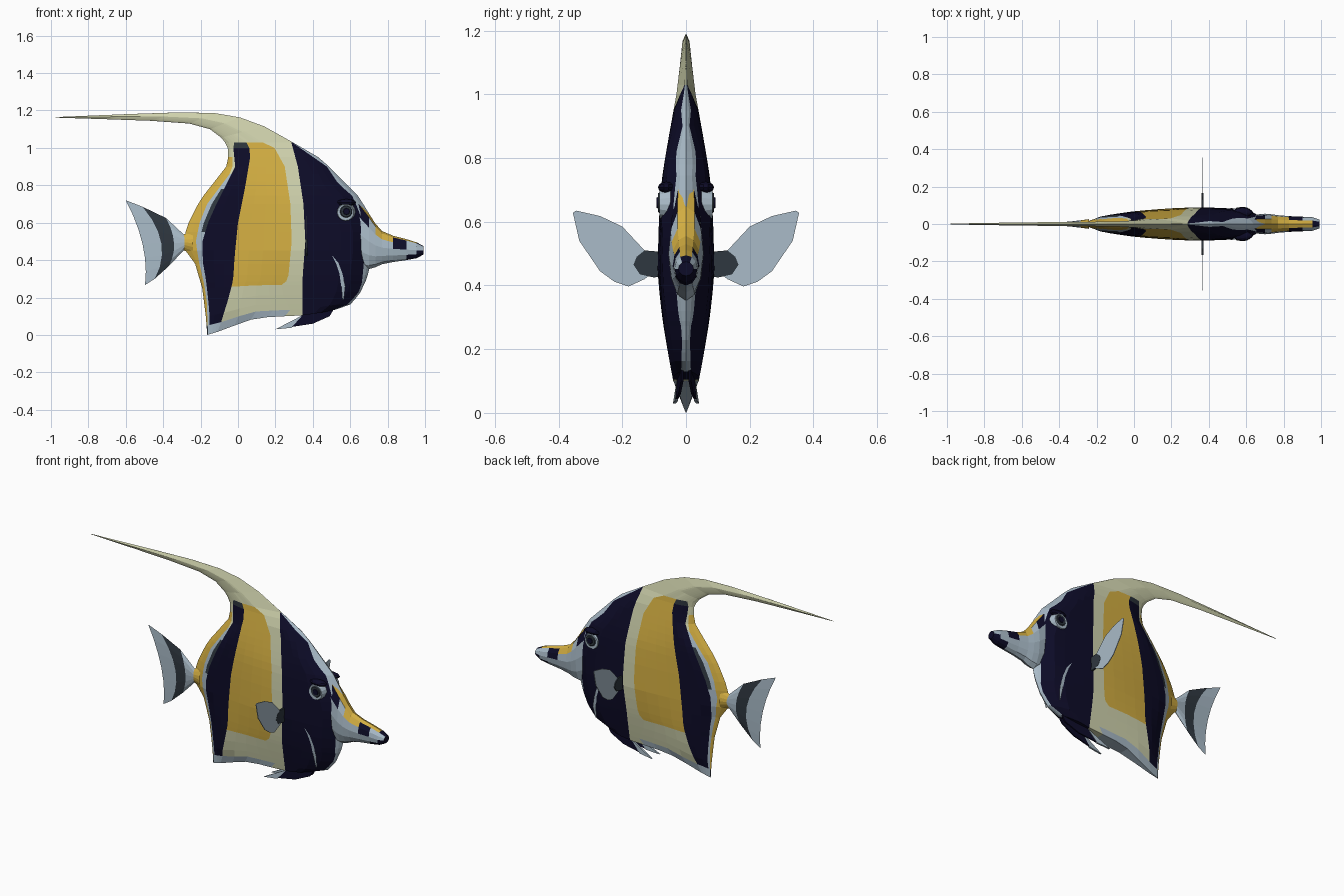
import bpy, bmesh, math
from mathutils import Vector, Matrix

if "Cube" in bpy.data.objects:
    bpy.data.objects.remove(bpy.data.objects["Cube"])

COLS = {"navy": (.004, .0035, .021), "yellow": (.66, .43, .055), "cream": (.63, .65, .42),
        "pale_blue": (.40, .50, .58), "slate": (.028, .038, .05)}
NAMES = list(COLS)
NAVY, YEL, CREAM, PALE, SLATE = range(5)
MATS = []
for n, c in COLS.items():
    m = bpy.data.materials.new(n)
    m.diffuse_color = (*c, 1)
    m.use_nodes = True
    m.node_tree.nodes["Principled BSDF"].inputs["Base Color"].default_value = m.diffuse_color
    MATS.append(m)


def finish(name, bm):
    bmesh.ops.remove_doubles(bm, verts=bm.verts, dist=0.0004)
    bmesh.ops.dissolve_degenerate(bm, edges=bm.edges, dist=0.0002)
    bmesh.ops.recalc_face_normals(bm, faces=bm.faces)
    me = bpy.data.meshes.new(name)
    bm.to_mesh(me)
    bm.free()
    for m in MATS:
        me.materials.append(m)
    ob = bpy.data.objects.new(name, me)
    bpy.context.collection.objects.link(ob)
    return ob


def interp(tab, v):
    if v <= tab[0][0]:
        return tab[0][1]
    for (a, p), (b, q) in zip(tab, tab[1:]):
        if v <= b:
            return p + (q - p) * (v - a) / (b - a)
    return tab[-1][1]


def skin(bm, grid, colour):
    """Quads over a grid of points; colour(row, column) gives the material."""
    vs = [[bm.verts.new(p) for p in row] for row in grid]
    for i in range(len(vs) - 1):
        for j in range(len(vs[0]) - 1):
            f = bm.faces.new((vs[i][j], vs[i][j + 1], vs[i + 1][j + 1], vs[i + 1][j]))
            f.material_index = colour(i, j)


def plate(name, pts, off, mat):
    """Thin flat plate from a 3D polygon, thickened along off."""
    bm = bmesh.new()
    o = Vector(off)
    a = [bm.verts.new(Vector(p) + o) for p in pts]
    b = [bm.verts.new(Vector(p) - o) for p in pts]
    bm.faces.new(a)
    bm.faces.new(b[::-1])
    for i in range(len(a)):
        j = (i + 1) % len(a)
        bm.faces.new((a[i], a[j], b[j], b[i]))
    for f in bm.faces:
        f.material_index = mat
    return finish(name, bm)


# body thickness along x and z
TX = [(-1, .002), (-.5, .011), (-.3, .018), (-.22, .035), (0, .07), (.2, .092), (.35, .103),
      (.5, .092), (.6, .084), (.66, .066), (.75, .045)]
TZ = [(0, .008), (.06, .02), (.1, .04), (.13, .046), (.3, .078), (.45, .103), (.6, .094),
      (.72, .082), (.88, .052), (1, .03), (1.1, .018), (1.2, .008)]


def half(x, z):
    return (interp(TX, x) ** -5 + interp(TZ, z) ** -5) ** -.2


# stripe borders as (height, x), tail side to face side
EDGE_L = [(0, -.165), (.08, -.17), (.245, -.19), (.4, -.235), (.45, -.28), (.535, -.285), (.61, -.26),
          (.725, -.2), (.82, -.125), (.91, -.055), (.99, -.05), (1.03, -.07)]
REAR_Y = [(0, -.16), (.2, -.168), (.3, -.187), (.4, -.212), (.5, -.225), (.6, -.205), (.7, -.165),
          (.8, -.09), (.88, -.03), (1, -.028), (1.03, -.028)]
REAR_W = [(0, -.155), (.1, -.152), (.2, -.16), (.3, -.172), (.4, -.19), (.5, -.19), (.6, -.16), (.7, -.115),
          (.8, -.065), (.9, -.015), (1, -.025), (1.03, -.02)]
BAND = [(0, -.11), (.05, -.09), (.2, -.045), (.3, -.025), (.4, -.02), (.6, 0), (.8, .04), (.95, .065),
        (1, .06), (1.03, .045)]
MID_Y = [(0, .25), (.05, .28), (.24, .22), (.27, .255), (.32, .27), (.5, .287), (.7, .28), (.9, .25),
         (1, .195), (1.03, .13)]
MID_C = [(0, .345), (.3, .345), (.5, .36), (.7, .35), (.9, .32), (1.03, .285)]
FRONT = [(0, .5), (.05, .585), (.15, .64), (.24, .66), (.36, .67), (.45, .68), (.55, .68), (.6, .665),
         (.65, .65), (.74, .615), (.81, .535), (.9, .475), (1.03, .288)]
EDGE_R = [(0, .52), (.05, .6), (.15, .65), (.24, .672), (.36, .705), (.45, .72), (.55, .73), (.6, .72),
          (.65, .70), (.74, .645), (.815, .57), (.94, .447), (1.03, .292)]
BORDERS = [EDGE_L, REAR_Y, REAR_W, BAND, MID_Y, MID_C, FRONT, EDGE_R]
SPLIT = [2, 2, 3, 4, 1, 5, 2]
BELLY = [(-.165, 0), (-.08, .025), (0, .058), (.1, .092), (.35, .105), (.45, .12), (.52, .135)]
ROWS = [0, .05, .1, .17, .25, .28, .32, .38, .45, .5, .55, .6, .65, .7, .745, .78, .82, .86, .9, .95, 1, 1.03]
# trailing dorsal filament: lower and upper point of each section
STREAMER = [((-.09, 1.055), (.14, 1.115)), ((-.15, 1.1), (.01, 1.163)), ((-.26, 1.13), (-.125, 1.186)),
            ((-.47, 1.145), (-.31, 1.19)), ((-.7, 1.153), (-.58, 1.181)), ((-.985, 1.162), (-.97, 1.165))]
STRIPE = [s for s, n in enumerate(SPLIT) for _ in range(n)]


def body_rows():
    out = []
    for v in ROWS:
        b = [interp(t, v) for t in BORDERS]
        xs = [b[0]]
        for s, n in enumerate(SPLIT):
            xs += [b[s] + (b[s + 1] - b[s]) * k / n for k in range(1, n + 1)]
        pts = []
        for x in xs:
            zb = interp(BELLY, x)
            pts.append((x, v if v >= .3 else zb + v / .3 * (.3 - zb)))
        out.append(pts)
    x0, x1 = out[-1][0][0], out[-1][-1][0]
    fr = [(p[0] - x0) / (x1 - x0) for p in out[-1]]
    for L, R in STREAMER:
        out.append([(L[0] + (R[0] - L[0]) * s, L[1] + (R[1] - L[1]) * s) for s in fr])
    return out


def body_colour(i, j):
    i = max(i - 1, 0)          # first row is the belly cap
    s = STRIPE[j]
    if i >= len(ROWS) - 1:
        return CREAM
    v = (ROWS[i] + ROWS[i + 1]) / 2
    if s == 0:
        return SLATE if v < .05 else YEL if v < .97 else CREAM
    if s == 1:
        return SLATE if j == 3 and .55 < v < .8 else PALE if v < .87 else CREAM
    if s == 2:
        return SLATE if v > 1 else PALE if v < .05 else NAVY
    if s == 3:
        return PALE if v < .05 else YEL if v > .25 else CREAM
    return (CREAM, NAVY, PALE)[s - 4]


bm = bmesh.new()
rows = body_rows()
for side in (1, -1):
    grid = []
    for pts in rows:
        w = math.dist(pts[0], pts[-1])
        line = []
        for x, z in pts:
            d = min(math.dist((x, z), pts[0]), math.dist((x, z), pts[-1]))
            e = min(1, d / min(.11, w / 2)) ** .65
            line.append((x, side * half(x, z) * e, z))
        grid.append(line)
    grid.insert(0, [(x, 0, z) for x, y, z in grid[0]])
    skin(bm, grid, body_colour)
finish("body", bm)

# snout: rings along x (x, top, bottom, half width)
SNOUT = [(.645, .725, .36, .05), (.70, .648, .352, .055), (.735, .595, .362, .052), (.77, .555, .378, .047),
         (.83, .53, .39, .042), (.9, .512, .4, .039), (.955, .495, .41, .036), (.992, .475, .43, .024)]
bm = bmesh.new()
N = 12
grid = []
for x, t, b, w in SNOUT:
    grid.append([(x, w * math.sin(a), (t + b) / 2 + (t - b) / 2 * math.cos(a))
                 for a in (2 * math.pi * k / N for k in range(N + 1))])


def snout_colour(i, j):
    k = min(j, N - 1 - j)      # 0 on top, 5 underneath
    if i == 6:
        return PALE if k in (1, 2) else NAVY
    if k == 0:
        return YEL
    if k == 1:
        return NAVY if i in (0, 4) else YEL if i in (2, 3) else PALE
    if i == 5 and k > 3:
        return NAVY
    return NAVY if i == 4 and k == 2 else PALE


skin(bm, grid, snout_colour)
bm.faces.new([bm.verts.new(p) for p in grid[-1][:N]]).material_index = NAVY
finish("snout", bm)

# tail fin: curved columns through top, middle and bottom points
TAIL = [((-.24, .56), (-.24, .49), (-.24, .43)), ((-.29, .537), (-.285, .495), (-.29, .452)),
        ((-.385, .625), (-.342, .49), (-.37, .368)), ((-.51, .685), (-.41, .49), (-.445, .3)),
        ((-.6, .72), (-.51, .485), (-.497, .267))]
bm = bmesh.new()
for side in (1, -1):
    grid = []
    for c, (a, m, b) in enumerate(TAIL):
        line = []
        for k in range(7):
            t = k / 6
            wa, wm, wb = (1 - t) * (1 - 2 * t), 4 * t * (1 - t), t * (2 * t - 1)
            y = side * (.026, .02, .013, .009, .003)[c] * (1 - (2 * t - 1) ** 2)
            line.append((a[0] * wa + m[0] * wm + b[0] * wb, y, a[1] * wa + m[1] * wm + b[1] * wb))
        grid.append(line)
    skin(bm, grid, lambda i, j: (YEL, PALE, SLATE, PALE)[i])
finish("tail_fin", bm)


def disc(name, x, y, z, r, depth, side, mat):
    bm = bmesh.new()
    bmesh.ops.create_cone(bm, cap_ends=True, segments=16, radius1=r, radius2=r * .8, depth=depth,
                          matrix=Matrix.Translation((x, side * y, z)) @ Matrix.Rotation(side * -math.pi / 2, 4, 'X'))
    for f in bm.faces:
        f.material_index = mat
    finish(name, bm)


FIN = [(.09, .48), (.13, .51), (.2, .585), (.27, .618), (.345, .635), (.355, .628), (.335, .54), (.27, .445),
       (.225, .412), (.18, .397), (.13, .42), (.09, .45)]
ROOT = [(.07, .43), (.1, .425), (.145, .435), (.165, .465), (.155, .49), (.13, .51), (.07, .505)]
GILL = [(.505, .422, .001), (.53, .385, .007), (.55, .33, .008), (.563, .26, .011), (.562, .19, .004)]
for side, tag in ((1, "left"), (-1, "right")):
    # eye: ring, iris, pupil and brow
    disc("eye_ring_" + tag, .575, .066, .655, .054, .035, side, PALE)
    disc("eye_iris_" + tag, .578, .084, .66, .036, .008, side, SLATE)
    disc("eye_pupil_" + tag, .58, .088, .66, .02, .008, side, NAVY)
    bm = bmesh.new()
    bmesh.ops.create_uvsphere(bm, u_segments=10, v_segments=6, radius=1,
                              matrix=Matrix.Translation((.58, side * .062, .708)) @ Matrix.Diagonal((.055, .026, .018, 1)))
    for f in bm.faces:
        f.material_index = NAVY
    finish("brow_" + tag, bm)
    # pectoral fin and its root
    plate("pectoral_fin_" + tag, [(.368, side * y, z) for y, z in FIN], (.002, 0, 0), PALE)
    plate("pectoral_root_" + tag, [(.366, side * y, z) for y, z in ROOT], (.005, 0, 0), SLATE)
    # pelvic fin with pale tip
    plate("pelvic_fin_" + tag, [(x, side * y, z) for x, y, z in
          ((.27, .03, .04), (.345, .024, .11), (.52, .012, .15), (.49, .012, .1), (.4, .02, .06))],
          (0, .004, 0), NAVY)
    plate("pelvic_tip_" + tag, [(x, side * y, z) for x, y, z in
          ((.2, .036, .03), (.345, .024, .105), (.285, .03, .038))], (0, .005, 0), PALE)
    # gill slit strip laid on the cheek
    bm = bmesh.new()
    strip = []
    for x, z, w in GILL:
        d = min(1, (interp(EDGE_R, z) - x) / .11) ** .65
        y = side * (half(x, z) * d + .004)
        strip.append([(x - w, y, z), (x + w, y, z)])
    skin(bm, strip, lambda i, j: PALE)
    finish("gill_slit_" + tag, bm)
